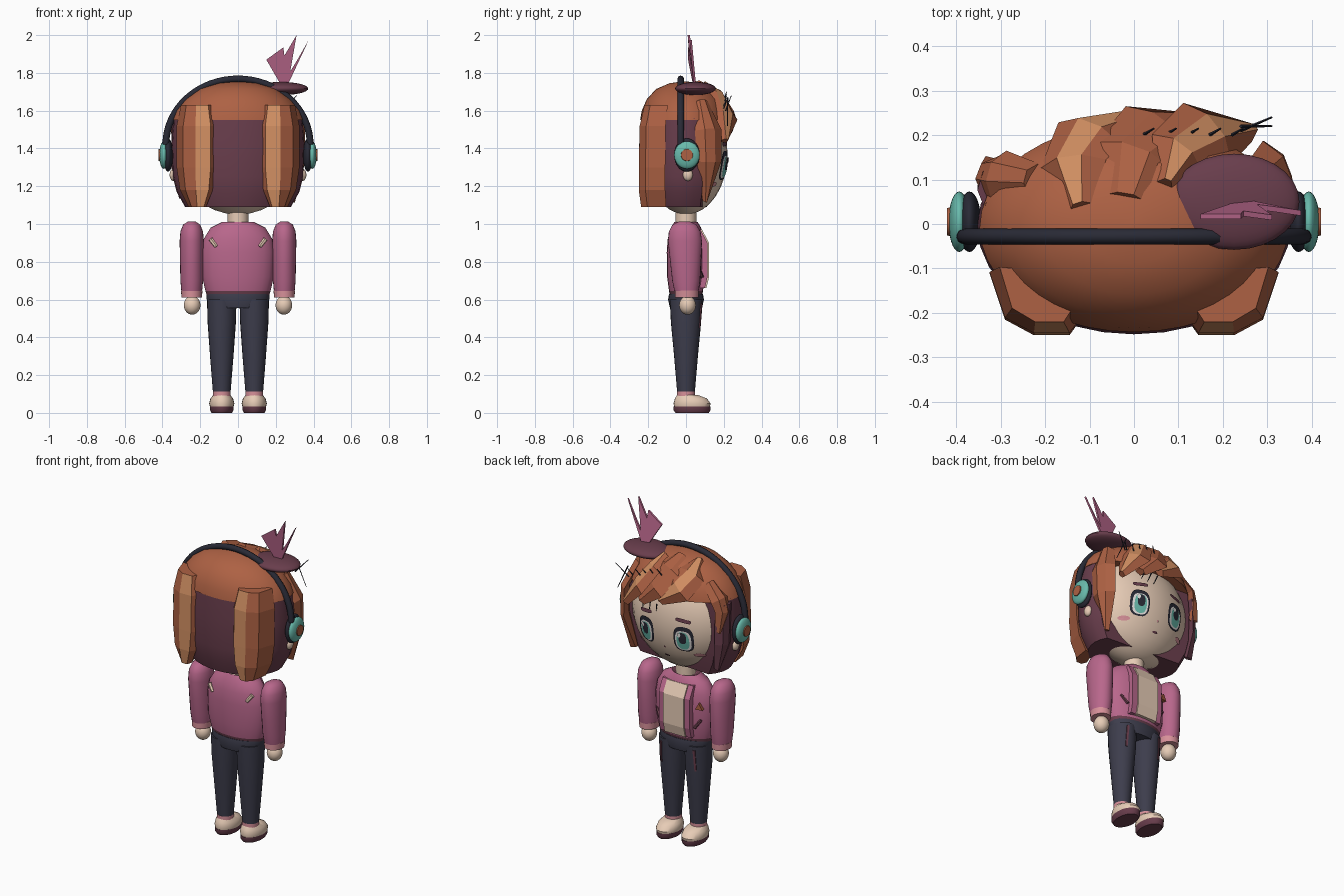
import bpy, bmesh
from math import sin, cos, pi, copysign
from mathutils import Vector, Matrix

if "Cube" in bpy.data.objects:
    bpy.data.objects.remove(bpy.data.objects["Cube"])


def material(name, r, g, b):
    m = bpy.data.materials.new(name)
    m.use_nodes = True
    m.diffuse_color = (r, g, b, 1)
    m.node_tree.nodes["Principled BSDF"].inputs["Base Color"].default_value = (r, g, b, 1)
    return m


ORANGE = material("copper_hair", .42, .12, .057)
LIGHT = material("light_streak", .65, .28, .125)
WINE = material("dark_wine", .14, .047, .072)
PINK = material("rose_pink", .48, .135, .26)
NAVY = material("navy_cloth", .047, .047, .073)
SKIN = material("warm_cream", .82, .62, .48)
TEAL = material("teal", .14, .49, .41)
BLACK = material("charcoal", .022, .023, .036)
BLUSH = material("soft_blush", .68, .28, .32)
WHITE = material("eye_white", .85, .82, .8)
HEAD, SIZE = Vector((0, 0, 1.37)), Vector((.33, .22, .32))


def finish(name, bm, mats, smooth=True):
    bmesh.ops.recalc_face_normals(bm, faces=bm.faces)
    me = bpy.data.meshes.new(name)
    bm.to_mesh(me)
    bm.free()
    for m in mats:
        me.materials.append(m)
    ob = bpy.data.objects.new(name, me)
    bpy.context.collection.objects.link(ob)
    if smooth:
        bpy.ops.object.select_all(action="DESELECT")
        ob.select_set(True)
        bpy.context.view_layer.objects.active = ob
        bpy.ops.object.shade_smooth_by_angle(angle=.7)
    return ob


def skin(name, rings, mats, smooth=True, rule=None):
    """Bridge rings of points, close both ends, colour faces by a rule(row, column)."""
    bm = bmesh.new()
    rows = [[bm.verts.new(p) for p in r] for r in rings]
    n = len(rows[0])
    for i in range(len(rows) - 1):
        for j in range(n):
            k = (j + 1) % n
            f = bm.faces.new((rows[i][j], rows[i][k], rows[i + 1][k], rows[i + 1][j]))
            f.material_index = rule(i, j) if rule else 0
    bm.faces.new(rows[0])
    bm.faces.new(rows[-1])
    return finish(name, bm, mats, smooth)


def oval(rx, ry, z, cx=0, cy=0, n=24, start=0, end=2 * pi):
    full = end - start > 6.2
    step = (end - start) / (n if full else n - 1)
    return [(cx + rx * cos(start + step * i), cy + ry * sin(start + step * i), z) for i in range(n)]


def ball(name, centre, size, mat):
    bm = bmesh.new()
    bmesh.ops.create_uvsphere(bm, u_segments=28, v_segments=16, radius=1,
                              matrix=Matrix.Translation(centre) @ Matrix.Diagonal((*size, 1)))
    return finish(name, bm, [mat])


def bar(name, a, b, r1, r2, mat, segs=6):
    a, b = Vector(a), Vector(b)
    d = b - a
    bm = bmesh.new()
    bmesh.ops.create_cone(bm, cap_ends=True, segments=segs, radius1=r1, radius2=r2, depth=d.length,
                          matrix=Matrix.Translation((a + b) / 2) @ d.to_track_quat("Z", "Y").to_matrix().to_4x4())
    return finish(name, bm, [mat], segs > 8)


def lock(name, path, widths, mats, thick=.022):
    """Faceted tapering strand that follows the head, with a raised streak."""
    pts, rings = [Vector(p) for p in path], []
    for i, (p, w) in enumerate(zip(pts, widths)):
        t = (pts[min(i + 1, len(pts) - 1)] - pts[max(i - 1, 0)]).normalized()
        out = (p - HEAD).normalized()
        side = t.cross(out).normalized()
        out = side.cross(t)
        rings.append([p + side * w * u + out * thick * v
                      for u, v in ((-1, -.4), (-.35, 1), (.4, 1), (1, -.4), (0, -1))])
    skin(name, rings, mats, False, lambda i, j: len(mats) - 1 if j == 1 else 0)


def patch(name, cx, cz, w, h, mat, lift, power=1.0, tilt=0, n=20):
    """Thin plate laid onto the curved face."""
    bm = bmesh.new()

    def put(x, z):
        k = max(0, 1 - (x / SIZE.x) ** 2 - ((z - HEAD.z) / SIZE.z) ** 2)
        return bm.verts.new((x, SIZE.y * k ** .5 + lift, z))
    ring = []
    for i in range(n):
        c, s = cos(2 * pi * i / n), sin(2 * pi * i / n)
        x, z = w * copysign(abs(c) ** power, c), h * copysign(abs(s) ** power, s)
        ring.append(put(cx + x * cos(tilt) - z * sin(tilt), cz + x * sin(tilt) + z * cos(tilt)))
    mid = put(cx, cz)
    for i in range(n):
        bm.faces.new((ring[i], ring[(i + 1) % n], mid))
    finish(name, bm, [mat], False)


# Head, hair cap and back hair
ball("head", HEAD, SIZE, SKIN)
skin("neck", [oval(.055, .055, z) for z in (.98, 1.1)], [SKIN])
skin("hair_cap", [oval(rx, ry, z, 0, -.008, 40) for rx, ry, z in (
    (.347, .235, 1.55), (.328, .226, 1.6), (.28, .2, 1.66), (.205, .15, 1.715),
    (.11, .08, 1.745), (.01, .01, 1.755))], [ORANGE])
skin("back_hair", [oval(rx, ry, z, 0, -.005, 22, pi - .6, 2 * pi + .4) for rx, ry, z in (
    (.342, .232, 1.56), (.352, .243, 1.42), (.345, .24, 1.25), (.325, .23, 1.17), (.28, .205, 1.09))], [WINE])

# Back locks with a light streak
for s, side in ((1, "left"), (-1, "right")):
    section = ((.12, -.215), (.145, -.25), (.225, -.25), (.29, -.215), (.325, -.11), (.2, -.12))
    rings = [[(s * (.21 + (x - .21) * k), y * m, z) for x, y in section]
             for z, k, m in ((1.63, .8, .88), (1.52, 1, .98), (1.3, 1, 1), (1.18, .85, 1), (1.09, .45, .95))]
    skin(side + "_back_lock", rings, [ORANGE, LIGHT], False, lambda i, j: int(j == 1))

# Swept fringe and side locks
lock("fringe_right", [(-.12, .04, 1.735), (-.14, .14, 1.69), (-.1, .21, 1.62), (.01, .235, 1.53)],
     (.03, .08, .09, .03), [ORANGE, LIGHT])
lock("fringe_middle", [(-.02, .06, 1.74), (0, .16, 1.695), (.06, .215, 1.6), (.14, .225, 1.49)],
     (.05, .09, .1, .03), [ORANGE])
lock("fringe_left", [(.07, .09, 1.735), (.1, .165, 1.685), (.17, .21, 1.58), (.26, .205, 1.44)],
     (.02, .07, .09, .02), [ORANGE, LIGHT])
lock("left_side_lock", [(.26, .08, 1.65), (.325, .12, 1.5), (.325, .125, 1.33), (.28, .1, 1.12)],
     (.04, .075, .07, .01), [ORANGE])
lock("right_side_lock", [(-.23, .1, 1.65), (-.31, .11, 1.57), (-.33, .11, 1.5), (-.315, .14, 1.38)],
     (.04, .06, .05, .01), [ORANGE])
lock("right_cheek_lock", [(-.325, .09, 1.54), (-.325, .1, 1.3), (-.29, .12, 1.14)], (.06, .06, .01), [WINE])
for i in range(5):
    x = .02 + i * .05
    bar("upper_strand", (x, .2, 1.66 - i * .012), (x + .025, .215, 1.7 - i * .012), .004, .002, BLACK, 4)
for i in range(3):
    bar("lower_strand", (.03 + i * .045, .24, 1.5), (.045 + i * .045, .225, 1.45), .004, .002, BLACK, 4)
bar("long_strand", (.24, .21, 1.6), (.31, .24, 1.68), .004, .002, BLACK, 4)
bar("long_strand", (.24, .22, 1.67), (.31, .22, 1.52), .004, .002, BLACK, 4)

# Face
for s, side in ((1, "left"), (-1, "right")):
    x = .125 * s
    patch(side + "_eye_outline", x, 1.31, .058, .078, BLACK, .006, .7)
    patch(side + "_eye_white", x, 1.302, .046, .062, WHITE, .009, .7)
    patch(side + "_iris", x, 1.302, .036, .056, TEAL, .012, .8)
    patch(side + "_pupil", x, 1.32, .022, .035, BLACK, .015, .8)
    patch(side + "_eye_glint", x + .018, 1.34, .01, .015, WHITE, .018)
    patch(side + "_brow", x, 1.425, .045, .011, WINE, .008, .5, -.12 * s)
    patch(side + "_cheek", .195 * s, 1.21, .03, .013, BLUSH, .006)
patch("nose", 0, 1.235, .007, .006, BLUSH, .006)
patch("mouth", 0, 1.175, .018, .006, WINE, .006)

# Headphones
curve = bpy.data.curves.new("headband", "CURVE")
curve.dimensions, curve.bevel_depth, curve.bevel_resolution = "3D", .018, 2
spline = curve.splines.new("POLY")
spline.points.add(32)
for i, p in enumerate(spline.points):
    a = pi * i / 32
    p.co = (.382 * cos(a), -.028, 1.42 + .348 * sin(a), 1)
curve.materials.append(BLACK)
bpy.context.collection.objects.link(bpy.data.objects.new("headband", curve))
for s, side in ((1, "left"), (-1, "right")):
    ball(side + "_ear_cushion", (.37 * s, .005, 1.365), (.026, .068, .088), BLACK)
    ball(side + "_ear_cup", (.393 * s, .005, 1.365), (.024, .068, .073), TEAL)
    bar(side + "_cup_button", (.39 * s, .005, 1.365), (.42 * s, .005, 1.365), .036, .031, ORANGE, 20)
    ball(side + "_earlobe", (.342 * s, .01, 1.26), (.02, .026, .032), SKIN)

# Beret and feathers
ball("beret", (.225, .05, 1.717), (.147, .108, .035), WINE)
for tip, shoulder in (((.15, 1.87), (.24, 1.935)), ((.31, 2.0), (.245, 1.89)), ((.375, 1.975), (.315, 1.87))):
    outline = ((.235, 1.74), shoulder, tip, (.265, 1.74))
    if tip[0] < .2:
        outline = ((.265, 1.74), shoulder, tip, (.225, 1.74))
    skin("feather", [[(x, y + .045 - .14 * (z - 1.74) + .1 * (x - .25), z) for x, z in outline]
                     for y in (-.006, .006)], [PINK], False)

# Jacket, shirt and collar
torso = ((.165, .085, .62), (.172, .09, .645), (.19, .1, .72), (.195, .102, .85),
         (.182, .097, .92), (.145, .08, .98), (.085, .062, 1.01), (.06, .055, 1.0))
skin("jacket", [oval(*r) for r in torso], [PINK, WINE], True, lambda i, j: int(i in (0, 6)))


def panel(name, x0, x1, depth, mat):
    skin(name, [[(x0, .06, z), (x1, .06, z), (x1, y + depth, z), (x0, y + depth, z)]
                for y, z in ((.108, .66), (.122, .72), (.122, .9), (.085, .97))], [mat], False)


panel("shirt_front", -.07, .07, 0, SKIN)
for s, side in ((1, "left"), (-1, "right")):
    panel(side + "_lapel", .068 * s, .105 * s, -.008, PINK)
    bar(side + "_back_mark", (.145 * s, -.068, .92), (.115 * s, -.08, .88), .012, .01, SKIN)
    bar(side + "_front_mark", (.115 * s, .085, .72), (.15 * s, .067, .77), .01, .008, WINE)
bar("jacket_badge", (-.14, .06, .85), (-.145, .085, .85), .026, .026, ORANGE, 3)

# Arms, legs and shoes
hip = [oval(.166, .09, .63), oval(.166, .095, .6), oval(.14, .085, .555)]
skin("hips", hip, [NAVY])
for s, side in ((1, "left"), (-1, "right")):
    skin(side + "_sleeve", [oval(rx, ry, z, .245 * s, -.008 + (1 - z) * .03) for rx, ry, z in (
        (.02, .03, 1.013), (.045, .063, .997), (.06, .084, .96), (.064, .09, .91), (.062, .082, .8),
        (.06, .074, .7), (.055, .064, .645))], [PINK])
    skin(side + "_cuff", [oval(rx, .062, z, .245 * s, .004) for rx, z in ((.057, .648), (.054, .61))], [BLUSH])
    ball(side + "_hand", (.243 * s, .008, .57), (.044, .044, .05), SKIN)
    skin(side + "_trouser_leg", [oval(rx, ry, z, .086 * s) for rx, ry, z in (
        (.078, .086, .6), (.075, .08, .48), (.062, .063, .3), (.046, .046, .1))], [NAVY])
    bar(side + "_pocket_stripe", (.11 * s, .079, .58), (.115 * s, .07, .45), .01, .008, WINE, 4)
    skin(side + "_sock", [oval(.047, .048, z, .086 * s) for z in (.07, .112)], [BLUSH])
    skin(side + "_sole", [oval(rx, ry, z, .086 * s, .032) for rx, ry, z in (
        (.054, .088, 0), (.063, .098, .015), (.063, .098, .035))], [WINE])
    skin(side + "_shoe", [oval(rx, ry, z, .086 * s, cy) for rx, ry, z, cy in (
        (.062, .094, .03, .032), (.067, .098, .05, .032), (.06, .085, .076, .026), (.045, .055, .095, .008))], [SKIN])
